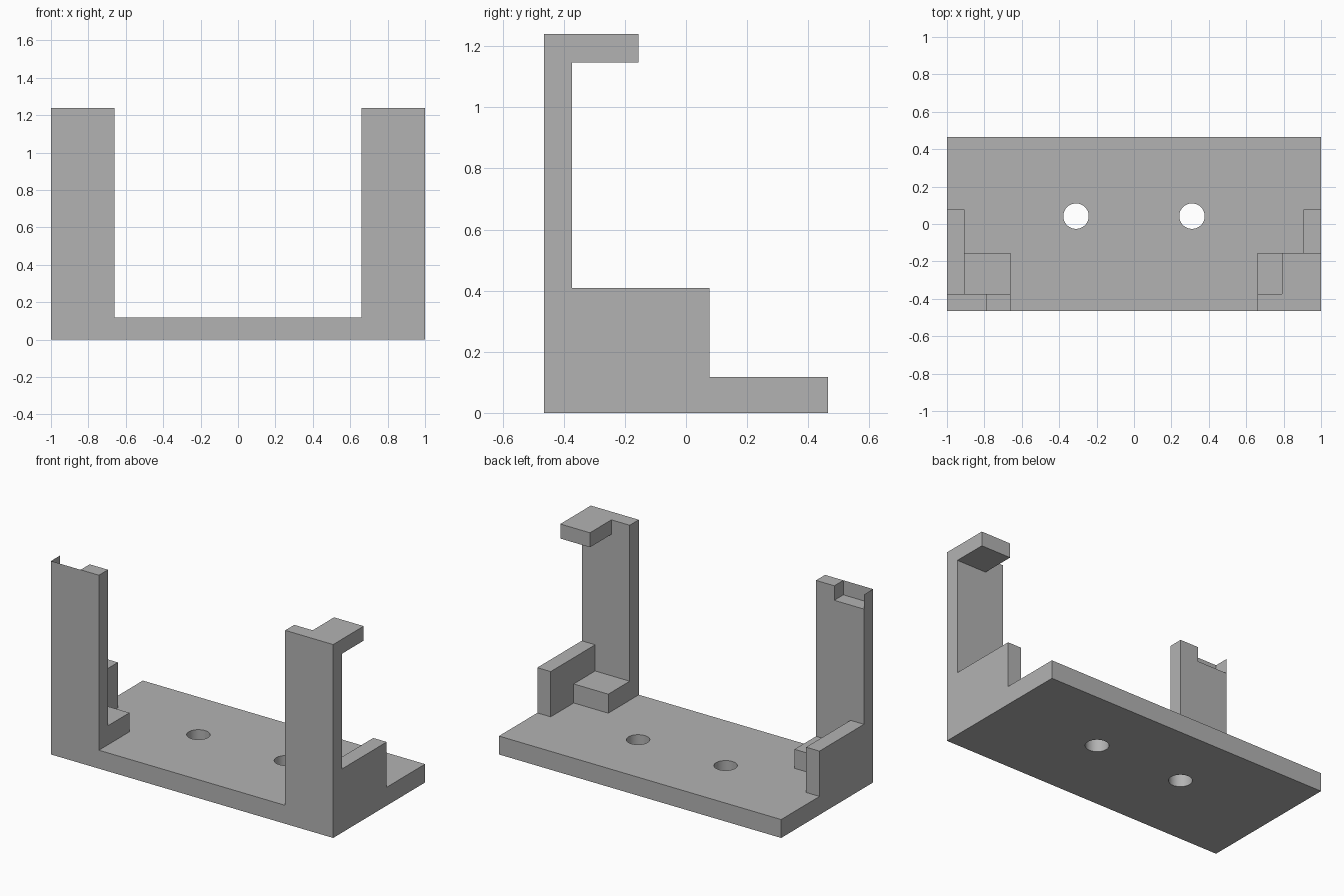
import bpy

if "Cube" in bpy.data.objects:
    bpy.data.objects.remove(bpy.data.objects["Cube"], do_unlink=True)

# Main levels shared by several parts
FRONT, BACK = -0.465, 0.465
POST_BACK, HOOK_BACK, WALL_BACK = -0.373, -0.156, 0.077
BASE_TOP, STEP_TOP, WALL_TOP, TOP = 0.118, 0.24, 0.408, 1.239
HOOK_BOTTOM = 1.146

grey = bpy.data.materials.new("plain_grey")
grey.use_nodes = True
colour = (0.45, 0.45, 0.45, 1)
grey.diffuse_color = colour
grey.node_tree.nodes["Principled BSDF"].inputs["Base Color"].default_value = colour


def box(name, xs, ys, zs):
    """Box spanning the given ranges on each axis."""
    spans = (xs, ys, zs)
    bpy.ops.mesh.primitive_cube_add(size=1, location=[sum(s) / 2 for s in spans])
    ob = bpy.context.object
    ob.name = name
    ob.scale = [abs(s[1] - s[0]) for s in spans]
    bpy.ops.object.transform_apply(location=True, rotation=False, scale=True)
    ob.data.materials.append(grey)
    return ob


def combine(body, tool, operation):
    """Merge or cut the tool into the body, then discard it."""
    mod = body.modifiers.new(operation.lower(), "BOOLEAN")
    mod.operation = operation
    mod.solver = "EXACT"
    mod.object = tool
    bpy.context.view_layer.objects.active = body
    bpy.ops.object.modifier_apply(modifier=mod.name)
    bpy.data.objects.remove(tool, do_unlink=True)


# Base plate
body = box("cradle_bracket", (-1, 1), (FRONT, BACK), (0, BASE_TOP))

# Matching upright, side wall, support step and hook at each end
for side, label in ((1, "left"), (-1, "right")):
    parts = (
        ("front_post", 0.66, POST_BACK, 0, TOP),
        ("side_wall", 0.905, WALL_BACK, 0, WALL_TOP),
        ("support_step", 0.66, HOOK_BACK, 0, STEP_TOP),
        ("top_hook", 0.79, HOOK_BACK, HOOK_BOTTOM, TOP),
    )
    for name, inner, back, low, high in parts:
        part = box(f"{label}_{name}", (side * inner, side), (FRONT, back), (low, high))
        combine(body, part, "UNION")

# Screw holes through the base
for x in (-0.31, 0.31):
    bpy.ops.mesh.primitive_cylinder_add(vertices=48, radius=0.068, depth=0.5,
                                        location=(x, 0.042, 0.06))
    cutter = bpy.context.object
    cutter.name = "hole_cutter"
    cutter.hide_render = True
    cutter.data.materials.append(grey)
    combine(body, cutter, "DIFFERENCE")

# Smooth hole walls, crisp edges
bpy.ops.object.select_all(action="DESELECT")
body.select_set(True)
bpy.context.view_layer.objects.active = body
bpy.ops.object.shade_smooth_by_angle(angle=0.5)
